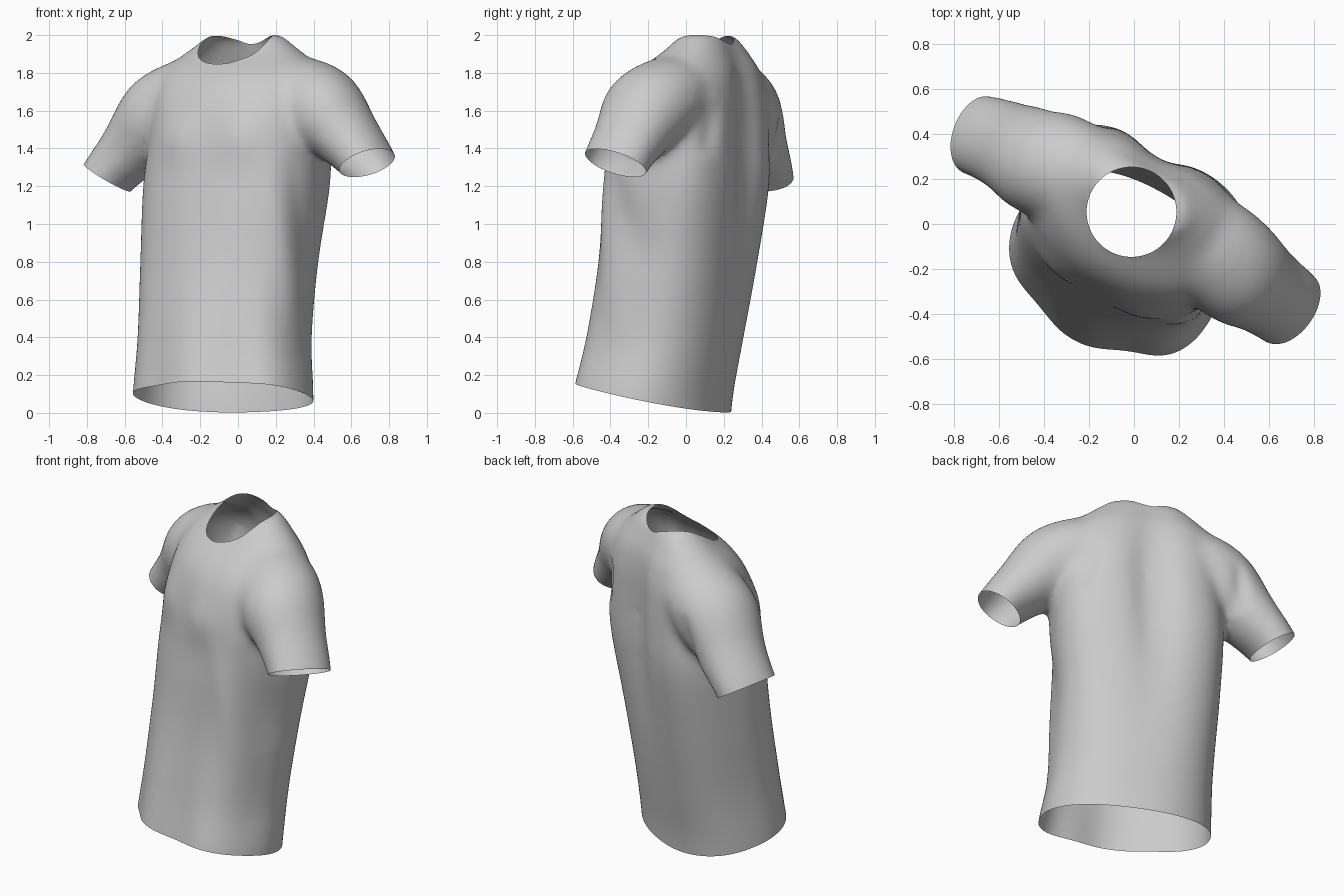
import bpy, bmesh, math
from mathutils import Vector, Matrix

if "Cube" in bpy.data.objects:
    bpy.data.objects.remove(bpy.data.objects["Cube"])

N = 72
TURN = Matrix.Rotation(math.radians(-28), 4, 'Z')


def spline(rows, steps=6):
    """Catmull-Rom through rows of section values."""
    out = []
    for i in range(len(rows) - 1):
        p0, p1, p2, p3 = (rows[min(max(i + k, 0), len(rows) - 1)] for k in (-1, 0, 1, 2))
        for s in range(steps):
            t = s / steps
            out.append([0.5 * (2*b + (c - a)*t + (2*a - 5*b + 4*c - d)*t*t + (3*b - a - 3*c + d)*t**3)
                        for a, b, c, d in zip(p0, p1, p2, p3)])
    return out + [list(rows[-1])]


def loft(bm, rings):
    """Closed skin through a list of rings."""
    vs = [[bm.verts.new(p) for p in r] for r in rings]
    n = len(vs[0])
    faces = [bm.faces.new((a[i], a[(i+1) % n], b[(i+1) % n], b[i]))
             for a, b in zip(vs, vs[1:]) for i in range(n)]
    faces += [bm.faces.new(vs[0]), bm.faces.new(vs[-1])]
    bmesh.ops.recalc_face_normals(bm, faces=faces)


def power(c, n):
    return math.copysign(abs(c) ** (2 / n), c)


def bump(x, centre, width):
    return math.exp(-((x - centre) / width) ** 2)


def torso_ring(z, u0, a, front, back, nf, nb):
    mid, b = (front + back) / 2, (back - front) / 2
    groove, pecs = 0.06 * bump(z, 1.4, 0.55), 0.025 * bump(z, 1.47, 0.12)
    drape = 0.042 * min(1, max(0, (1.1 - z) / 0.9))
    ring = []
    for i in range(N):
        t = 2 * math.pi * i / N
        n = nb if math.sin(t) > 0 else nf + max(0, math.cos(t)) * 8 * drape
        u, w = a * power(math.cos(t), n), b * power(math.sin(t), n)
        if w > 0:    # spine groove
            w -= groove * bump(u, -0.04, 0.11) * min(1, w / 0.1)
        else:        # chest, and drape hollows near the hem
            k = min(1, -w / 0.1)
            w -= pecs * bump(abs(u), 0.2, 0.12) * k
            w += drape * (bump(u, 0.24, 0.13) + 0.9 * bump(u, -0.23, 0.14)) * k
        ring.append((u0 + u, mid + w, z))
    return ring


def sleeve(bm, side, drop, shift):
    # along the arm: u, w, z, radius across, radius front to back
    path = spline([(0.18, 0.09, 1.72, 0.18, 0.19), (0.36, 0.07, 1.675, 0.21, 0.235),
                   (0.50, 0.04, 1.595, 0.225, 0.245), (0.65, 0.025, 1.46, 0.175, 0.205),
                   (0.79, 0.005, 1.315, 0.138, 0.19), (0.895, -0.03, 1.15, 0.13, 0.185)])
    rings = []
    for k, (u, w, z, r, d) in enumerate(path):
        q, p = path[min(k + 1, len(path) - 1)], path[max(k - 1, 0)]
        across = Vector((p[2] - q[2], 0, q[0] - p[0])).normalized()
        far = min(1, max(0, (u - 0.25) / 0.45))
        c = Vector((u, w + shift * far, z - drop * far))
        ring = []
        for i in range(N):
            t = 2 * math.pi * i / N
            v = c + across * r * math.cos(t) + Vector((0, d * math.sin(t), 0))
            ring.append((v.x * side, v.y, v.z))
        rings.append(ring)
    loft(bm, rings)


# Torso sections: z, centre, half width, front, back, front and back squareness
bm = bmesh.new()
sections = spline([(-0.2, 0.013, 0.495, -0.62, 0.17, 2.05, 2.2), (0.08, 0.013, 0.492, -0.605, 0.19, 2.05, 2.3),
                   (0.4, -0.01, 0.463, -0.535, 0.24, 2.2, 2.5), (0.8, -0.022, 0.468, -0.445, 0.30, 2.4, 2.8),
                   (1.2, -0.012, 0.488, -0.385, 0.352, 2.5, 3.2), (1.45, 0.0, 0.475, -0.355, 0.357, 2.5, 3.3),
                   (1.65, 0.0, 0.475, -0.31, 0.352, 2.3, 3.0), (1.76, 0.0, 0.47, -0.25, 0.338, 2.1, 2.6),
                   (1.83, -0.01, 0.43, -0.18, 0.32, 2.05, 2.4), (1.89, -0.015, 0.36, -0.10, 0.29, 2.05, 2.3),
                   (1.95, -0.02, 0.275, -0.04, 0.265, 2.05, 2.3), (2.005, -0.02, 0.21, 0.0, 0.225, 2.05, 2.3)])
loft(bm, [torso_ring(*s) for s in sections])
sleeve(bm, 1, 0.0, -0.012)
sleeve(bm, -1, 0.06, 0.022)
mesh = bpy.data.meshes.new("shirt")
bm.to_mesh(mesh)
bm.free()
shirt = bpy.data.objects.new("shirt", mesh)
bpy.context.collection.objects.link(shirt)

# Fuse torso and sleeves into one skin
mod = shirt.modifiers.new("fuse", 'REMESH')
mod.mode = 'VOXEL'
mod.voxel_size = 0.018
bm = bmesh.new()
bm.from_object(shirt, bpy.context.evaluated_depsgraph_get())
shirt.modifiers.clear()
for _ in range(20):
    bmesh.ops.smooth_vert(bm, verts=bm.verts[:], factor=0.5,
                          use_axis_x=True, use_axis_y=True, use_axis_z=True)


def cut(faces, point, normal):
    geom = list(faces) + list({e for f in faces for e in f.edges}) + list({v for f in faces for v in f.verts})
    bmesh.ops.bisect_plane(bm, geom=geom, plane_co=point, plane_no=normal, clear_outer=True)


# Hem and sleeve openings
cut(bm.faces[:], (0, 0, 0.043), (0.036, -0.211, -1))
for side, centre in ((1, (0.785, 0, 1.325)), (-1, (-0.795, -0.01, 1.25))):
    cut([f for f in bm.faces if all(v.co.x * side > 0.56 for v in f.verts)],
        centre, (0.5 * side, -0.16, -0.85))

# Round neck opening, with its rim evened out
neck = Vector((-0.035, 0.042, 0))
hole = [f for f in bm.faces if f.calc_center_median().z > 1.5
        and (f.calc_center_median() - neck).xy.length < 0.2]
bmesh.ops.delete(bm, geom=hole, context='FACES')
rim = [v for v in bm.verts if v.is_boundary and v.co.z > 1.7]
for _ in range(8):
    means = []
    for v in rim:
        near = [e.other_vert(v).co for e in v.link_edges if e.is_boundary]
        means.append((v.co * 2 + sum(near, Vector())) / (2 + len(near)))
    for v, m in zip(rim, means):
        d = (m - neck).xy.normalized() * 0.2
        v.co = (neck.x + d.x, neck.y + d.y, m.z)
skirt = list({e.other_vert(v) for v in rim for e in v.link_edges} - set(rim))
for _ in range(3):
    bmesh.ops.smooth_vert(bm, verts=skirt, factor=0.5, use_axis_x=True, use_axis_y=True, use_axis_z=True)

# Turn the body, then press in cloth folds: facing, x1, z1, x2, z2, width, depth
bm.transform(TURN)
bm.normal_update()
folds = [(-1, 0.14, 1.40, 0.34, 0.3, 0.07, 0.015), (-1, 0.28, 1.40, 0.40, 0.7, 0.06, -0.014),
         (1, 0.42, 1.66, 0.46, 1.34, 0.045, -0.02), (1, -0.33, 1.64, -0.40, 1.32, 0.045, -0.02)]
moves = []
for v in bm.verts:
    p, off = Vector((v.co.x, v.co.z)), 0
    for facing, x1, z1, x2, z2, width, depth in folds:
        a, ab = Vector((x1, z1)), Vector((x2 - x1, z2 - z1))
        t = min(1, max(0, (p - a).dot(ab) / ab.length_squared))
        fade = math.sin(math.pi * t) * max(0, min(1, 2 * facing * v.normal.y))
        off += depth * fade * bump((p - a - ab * t).length, 0, width)
    moves.append(v.normal * off)
for v, m in zip(bm.verts, moves):
    v.co += m

for f in bm.faces:
    f.smooth = True
bm.to_mesh(mesh)
bm.free()
